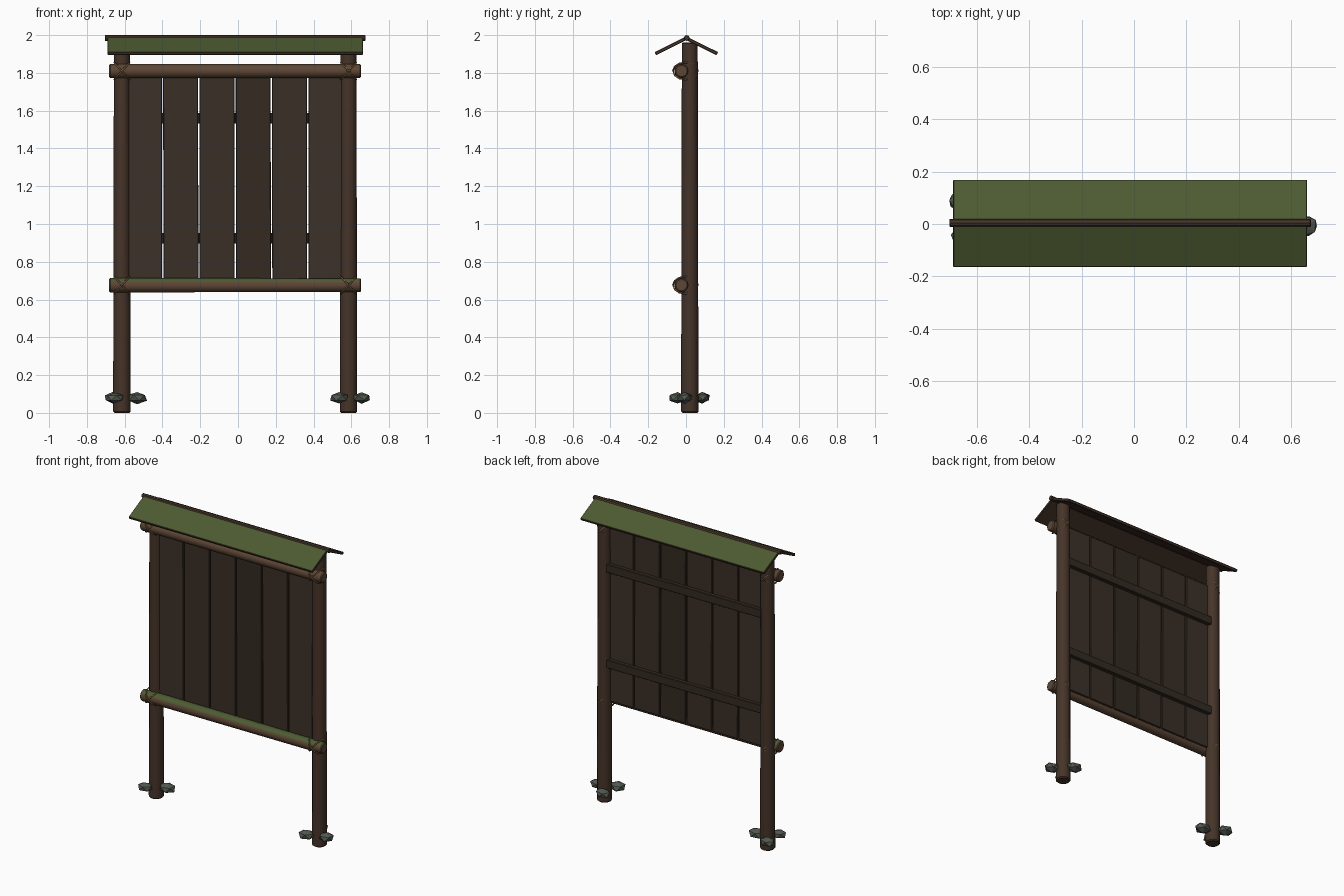
import bpy, bmesh, math, random
from mathutils import Vector, Matrix

if "Cube" in bpy.data.objects:
    bpy.data.objects.remove(bpy.data.objects["Cube"])

random.seed(4)
CX = -0.015                      # the frame is centred slightly left of the stones
POST_X = (CX - 0.60, CX + 0.60)


def mat(name, r, g, b):
    m = bpy.data.materials.new(name)
    m.diffuse_color = (r, g, b, 1)
    m.use_nodes = True
    m.node_tree.nodes["Principled BSDF"].inputs["Base Color"].default_value = m.diffuse_color
    return m


POST = mat("post_wood", 0.060, 0.034, 0.022)
RAIL = mat("rail_wood", 0.110, 0.062, 0.036)
PLANKS = [mat(f"plank_wood_{i}", 0.046 * s, 0.031 * s, 0.022 * s)
          for i, s in enumerate((1.0, 0.88, 0.75))]
MOSS = mat("moss", 0.075, 0.105, 0.032)
ROPE = mat("rope", 0.17, 0.105, 0.05)
STONE = mat("stone", 0.085, 0.10, 0.08)


def finish(name, bm, *mats, smooth=False, moss_above=None):
    me = bpy.data.meshes.new(name)
    bm.normal_update()
    if moss_above is not None:
        for f in bm.faces:
            if f.normal.z > moss_above:
                f.material_index = 1
    bm.to_mesh(me)
    bm.free()
    ob = bpy.data.objects.new(name, me)
    bpy.context.collection.objects.link(ob)
    for m in mats:
        me.materials.append(m)
    if smooth:
        bpy.context.view_layer.objects.active = ob
        ob.select_set(True)
        bpy.ops.object.shade_smooth_by_angle(angle=math.radians(35))
        ob.select_set(False)
    return ob


def box(name, centre, size, *mats, rot=None, bevel=0.003, moss_above=None):
    bm = bmesh.new()
    bmesh.ops.create_cube(bm, size=1)
    bmesh.ops.scale(bm, vec=size, verts=bm.verts)
    bmesh.ops.bevel(bm, geom=bm.edges[:], offset=bevel, segments=1, affect='EDGES')
    m = Matrix.Translation(centre) @ (rot or Matrix())
    bmesh.ops.transform(bm, matrix=m, verts=bm.verts)
    return finish(name, bm, *mats, moss_above=moss_above)


def log(name, a, b, r1, r2, *mats, sides=12, moss_above=None):
    a, b = Vector(a), Vector(b)
    d = b - a
    bm = bmesh.new()
    bmesh.ops.create_cone(bm, cap_ends=True, segments=sides, radius1=r1, radius2=r2, depth=d.length)
    rims = [e for e in bm.edges if any(len(f.verts) > 4 for f in e.link_faces)]
    bmesh.ops.bevel(bm, geom=rims, offset=r1 * 0.15, segments=1, affect='EDGES')
    m = Matrix.Translation((a + b) / 2) @ d.to_track_quat('Z', 'Y').to_matrix().to_4x4()
    bmesh.ops.transform(bm, matrix=m, verts=bm.verts)
    return finish(name, bm, *mats, smooth=True, moss_above=moss_above)


def lashing(name, x, z):
    # two crossed rope loops around the rail and post
    cu = bpy.data.curves.new(name, 'CURVE')
    cu.dimensions = '3D'
    cu.bevel_depth = 0.005
    cu.bevel_resolution = 0
    n = 12
    for s in (-1, 1):
        sp = cu.splines.new('POLY')
        sp.points.add(n - 1)
        sp.use_cyclic_u = True
        for i, p in enumerate(sp.points):
            t = 2 * math.pi * i / n
            k = 0.045 * math.sin(t)
            p.co = (x + s * k * 0.9, -0.003 - 0.066 * math.cos(t), z + k, 1)
    cu.materials.append(ROPE)
    bpy.context.collection.objects.link(bpy.data.objects.new(name, cu))


def stone(name, x, y, z, size):
    bm = bmesh.new()
    bmesh.ops.create_icosphere(bm, subdivisions=1, radius=1)
    bmesh.ops.rotate(bm, cent=(0, 0, 0), verts=bm.verts,
                     matrix=Matrix.Rotation(random.uniform(0, 6), 3, 'Z'))
    for v in bm.verts:
        v.co *= random.uniform(0.9, 1.08)
        v.co = (x + v.co.x * size, y + v.co.y * size * 0.85, z + v.co.z * size * 0.58)
    finish(name, bm, STONE)


# posts
for side, x in zip(("left", "right"), POST_X):
    log(f"{side}_post", (x, 0.02, 0), (x, 0.02, 1.962), 0.046, 0.042, POST)

# rails and rope lashings
for part, z, mats in (("top", 1.81, (RAIL,)), ("bottom", 0.676, (RAIL, MOSS))):
    log(f"{part}_rail", (CX - 0.667, -0.024, z), (CX + 0.667, -0.024, z), 0.038, 0.036, *mats,
        moss_above=0.6 if len(mats) > 1 else None)
    for side, x in zip(("left", "right"), POST_X):
        lashing(f"{part}_{side}_lashing", x, z)

# board planks and back battens
for i in range(6):
    box(f"plank_{i + 1}", (CX + (i - 2.5) * 0.192, 0.010, 1.243), (0.185, 0.022, 1.15),
        PLANKS[(0, 1, 1, 2, 1, 0)[i]], rot=Matrix.Rotation(random.uniform(-0.002, 0.002), 4, 'Y'))
for part, z in (("upper", 1.56), ("lower", 0.925)):
    box(f"{part}_batten", (CX, 0.034, z), (1.14, 0.028, 0.055), PLANKS[2])

# roof slopes, mossy on top
for part, s in (("front", -1), ("back", 1)):
    tilt = Matrix.Rotation(-s * math.radians(26.5), 4, 'X')
    box(f"{part}_roof", (CX, 0.002 + s * 0.081, 1.943), (1.352, 0.185, 0.018), POST, MOSS,
        rot=tilt, moss_above=0.8)
log("ridge_pole", (CX - 0.69, 0.004, 1.985), (CX + 0.69, 0.004, 1.985), 0.015, 0.015, POST, sides=8)

# stones around the post feet
for i, (x, y, size) in enumerate((
        (-0.662, 0.085, 0.052), (-0.652, -0.045, 0.050), (-0.535, 0.02, 0.056),
        (0.655, -0.006, 0.053), (0.535, -0.045, 0.055), (0.55, 0.085, 0.050))):
    stone(f"stone_{i + 1}", x, y, 0.08, size)
